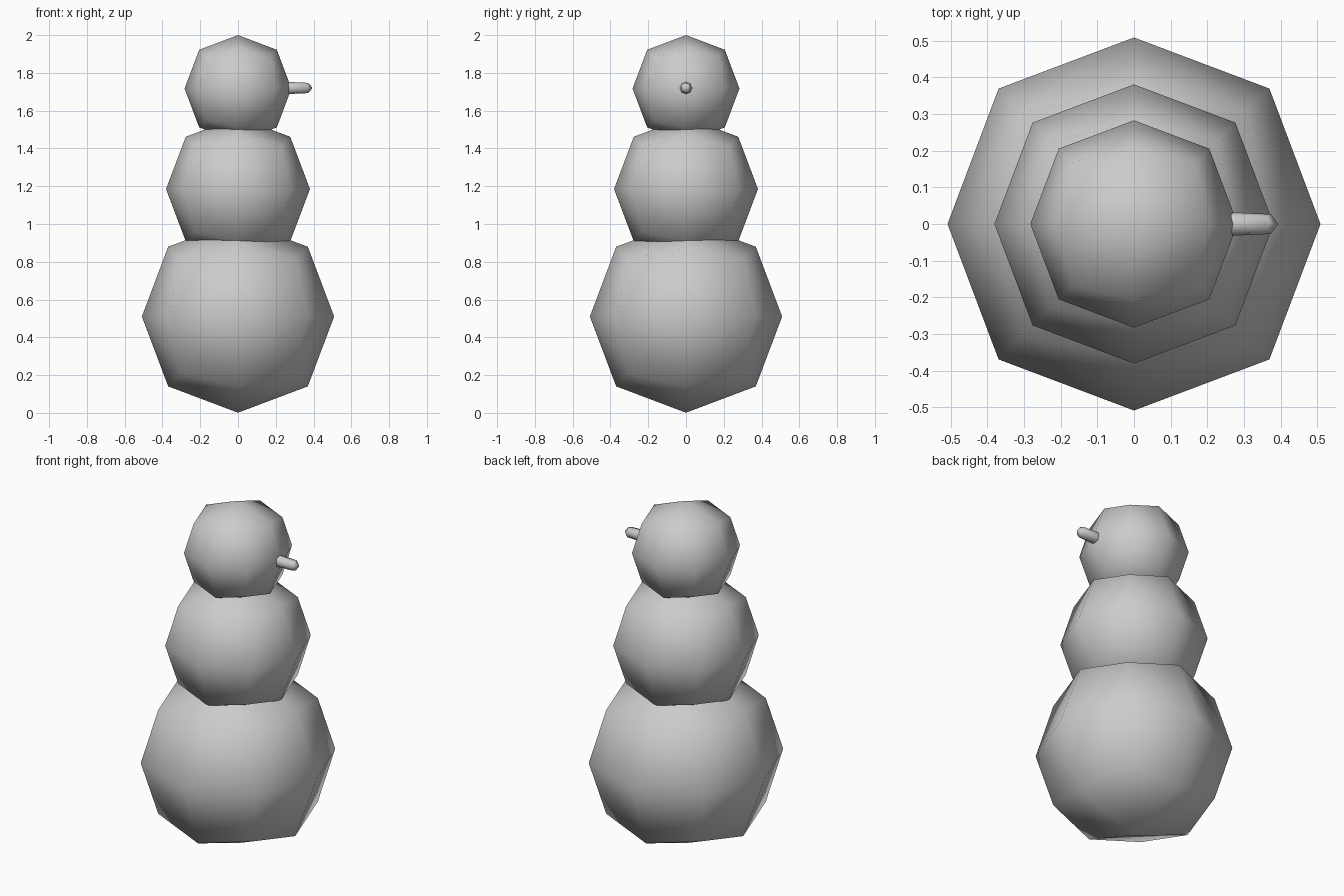
import bpy
import bmesh
import math

if "Cube" in bpy.data.objects:
    bpy.data.objects.remove(bpy.data.objects["Cube"])

grey = bpy.data.materials.new("plain_grey")
grey.diffuse_color = (0.6, 0.6, 0.6, 1)
grey.use_nodes = True
grey.node_tree.nodes["Principled BSDF"].inputs["Base Color"].default_value = grey.diffuse_color


def ball(name, z, radius):
    # Cube rounded by one subdivision; its face centres land at 0.8395 of the half size
    bpy.ops.mesh.primitive_cube_add(size=2 * radius / 0.8395, location=(0, 0, z))
    ob = bpy.context.object
    ob.name = name
    ob.data.materials.append(grey)
    bpy.ops.object.shade_smooth()
    sub = ob.modifiers.new("rounding", 'SUBSURF')
    sub.levels = sub.render_levels = 1


# Three stacked snowballs
ball("lower_ball", 0.51, 0.509)
ball("middle_ball", 1.185, 0.381)
ball("head_ball", 1.717, 0.283)

# Nose: tapered eight-sided peg along x with pointed ends
# ring: (x, radius on the axes, offset of the corners, corner setback)
bm = bmesh.new()
rings = []
for x, r, corner, back in ((0.23, 0.029, 0.022, -0.011),
                           (0.27, 0.032, 0.0235, 0.0),
                           (0.373, 0.027, 0.0215, 0.010)):
    ring = []
    for i in range(8):
        a = math.pi * i / 4
        d = r if i % 2 == 0 else corner * math.sqrt(2)
        ring.append(bm.verts.new((x - (i % 2) * back, d * math.cos(a), d * math.sin(a))))
    rings.append(ring)
for r0, r1 in zip(rings, rings[1:]):
    for i in range(8):
        j = (i + 1) % 8
        bm.faces.new((r0[i], r0[j], r1[j], r1[i]))
# Each end closes with four quads around a centre point
for ring, x in ((rings[0], 0.21), (rings[-1], 0.394)):
    tip = bm.verts.new((x, 0, 0))
    for i in range(0, 8, 2):
        bm.faces.new((ring[i], ring[i + 1], ring[(i + 2) % 8], tip))
bmesh.ops.recalc_face_normals(bm, faces=bm.faces)
for f in bm.faces:
    f.smooth = True
mesh = bpy.data.meshes.new("nose")
bm.to_mesh(mesh)
bm.free()
mesh.materials.append(grey)
nose = bpy.data.objects.new("nose", mesh)
nose.location.z = 1.72
bpy.context.collection.objects.link(nose)
